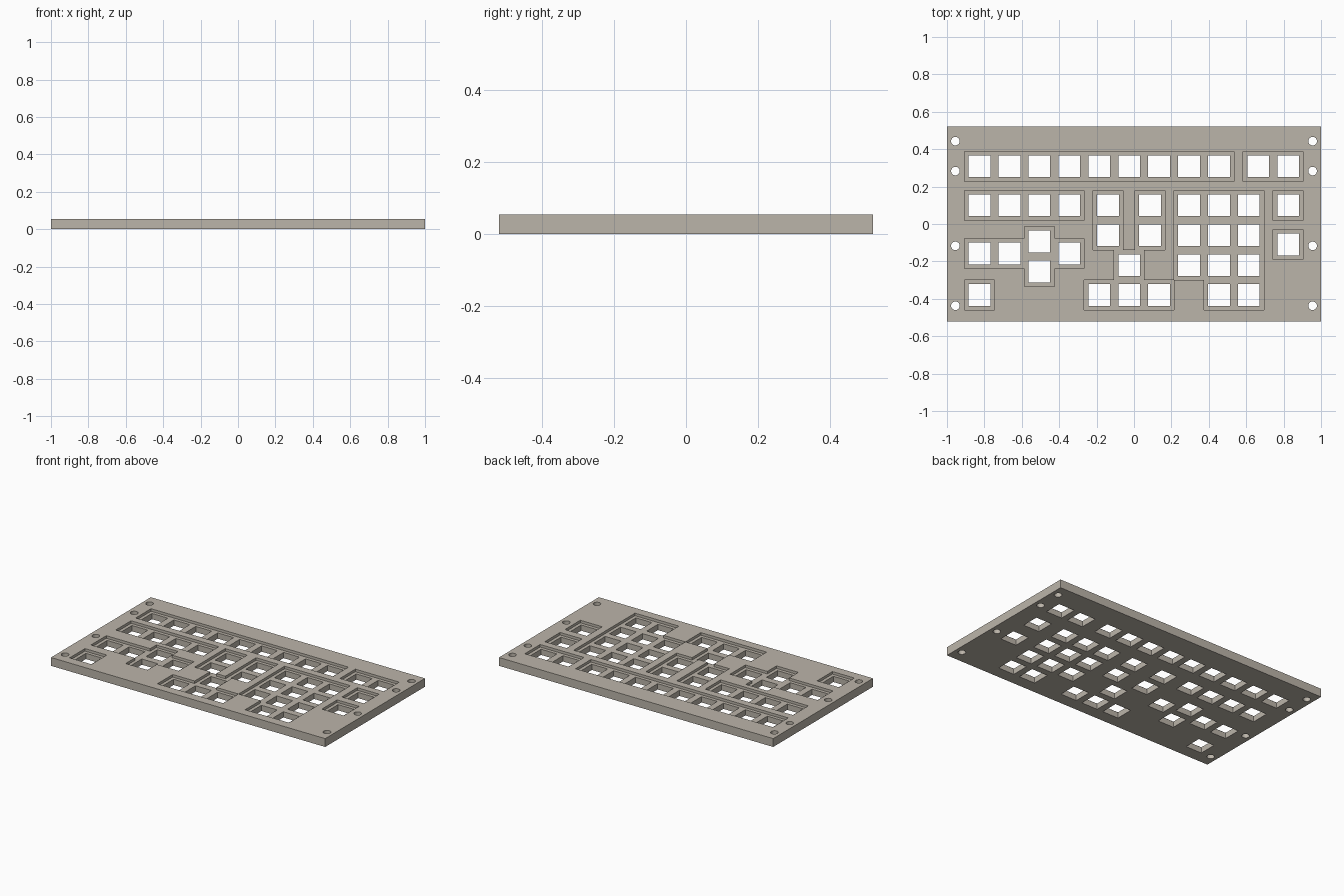
import bpy, bmesh, math

if "Cube" in bpy.data.objects:
    bpy.data.objects.remove(bpy.data.objects["Cube"])

THICK, FLOOR = 0.055, 0.038      # plate top and recessed pocket floor
HALF_X, HALF_Y = 1.0, 0.52
PITCH, HOLE = 0.16, 0.116        # pocket square and switch cutout

def col(i):
    return -0.826 + PITCH * i

# Switch positions, grouped by row
R1, R2, R3, R4, R5 = 0.308, 0.10, -0.06, -0.22, -0.38
keys = [(col(i), R1) for i in range(9)]
keys += [(x, R1) for x in (0.664, 0.824)]
keys += [(col(i), R2) for i in range(4)]
keys += [(x, y) for y in (R2, R3) for x in (-0.139, 0.086, col(7), col(8), col(9))]
keys += [(0.824, R2), (0.824, -0.11)]
keys += [(col(i), -0.158) for i in (0, 1, 3)]
keys += [(col(2), -0.094), (col(2), -0.254)]
keys += [(col(i), R4) for i in (5, 7, 8, 9)]
keys += [(col(i), R5) for i in (0, 4, 5, 6, 8, 9)]

def cuts(axis, half):
    vals = {-half, half}
    for k in keys:
        for s in (PITCH / 2, HOLE / 2):
            vals |= {round(k[axis] - s, 4), round(k[axis] + s, 4)}
    return sorted(vals)

xs, ys = cuts(0, HALF_X), cuts(1, HALF_Y)

def level(i, j):
    """Surface height of a grid cell; 0 means cut through."""
    if not (0 <= i < len(xs) - 1 and 0 <= j < len(ys) - 1):
        return 0
    cx, cy = (xs[i] + xs[i + 1]) / 2, (ys[j] + ys[j + 1]) / 2
    d = min(max(abs(cx - x), abs(cy - y)) for x, y in keys)
    return 0 if d < HOLE / 2 else FLOOR if d < PITCH / 2 else THICK

# Plate body: caps and step walls over the grid
bm = bmesh.new()
cache = {}

def vert(i, j, z):
    if (i, j, z) not in cache:
        cache[(i, j, z)] = bm.verts.new((xs[i], ys[j], z))
    return cache[(i, j, z)]

heights = (0, FLOOR, THICK)

def wall(a, b, low, high):
    for z0, z1 in zip(heights, heights[1:]):
        if low <= z0 and z1 <= high:
            bm.faces.new([vert(*a, z0), vert(*b, z0), vert(*b, z1), vert(*a, z1)])

for i in range(len(xs) - 1):
    for j in range(len(ys) - 1):
        h = level(i, j)
        if not h:
            continue
        ring = [(i, j), (i + 1, j), (i + 1, j + 1), (i, j + 1)]
        bm.faces.new([vert(*p, h) for p in ring])
        bm.faces.new([vert(*p, 0) for p in reversed(ring)])
        sides = [(i, j - 1), (i + 1, j), (i, j + 1), (i - 1, j)]
        for n, side in enumerate(sides):
            if level(*side) < h:
                wall(ring[n], ring[(n + 1) % 4], level(*side), h)

mesh = bpy.data.meshes.new("switch_plate")
bm.to_mesh(mesh)
bm.free()
plate = bpy.data.objects.new("switch_plate", mesh)
bpy.context.collection.objects.link(plate)

mat = bpy.data.materials.new("warm_grey")
mat.diffuse_color = (0.50, 0.46, 0.40, 1)
mat.use_nodes = True
mat.node_tree.nodes["Principled BSDF"].inputs["Base Color"].default_value = mat.diffuse_color
mesh.materials.append(mat)

# Round screw holes along both ends
bm = bmesh.new()
for x in (-0.955, 0.955):
    for y in (0.443, 0.283, -0.117, -0.437):
        new = bmesh.ops.create_cone(bm, cap_ends=True, segments=32, radius1=0.023,
                                    radius2=0.023, depth=0.3)["verts"]
        bmesh.ops.translate(bm, verts=new, vec=(x, y, 0.03))
cut_mesh = bpy.data.meshes.new("screw_hole_cutter")
bm.to_mesh(cut_mesh)
bm.free()
cut_mesh.materials.append(mat)
cutter = bpy.data.objects.new("screw_hole_cutter", cut_mesh)
bpy.context.collection.objects.link(cutter)
cutter.hide_render = True
cutter.display_type = 'WIRE'
mod = plate.modifiers.new("screw_holes", 'BOOLEAN')
mod.object = cutter
mod.operation = 'DIFFERENCE'
mod.solver = 'EXACT'
